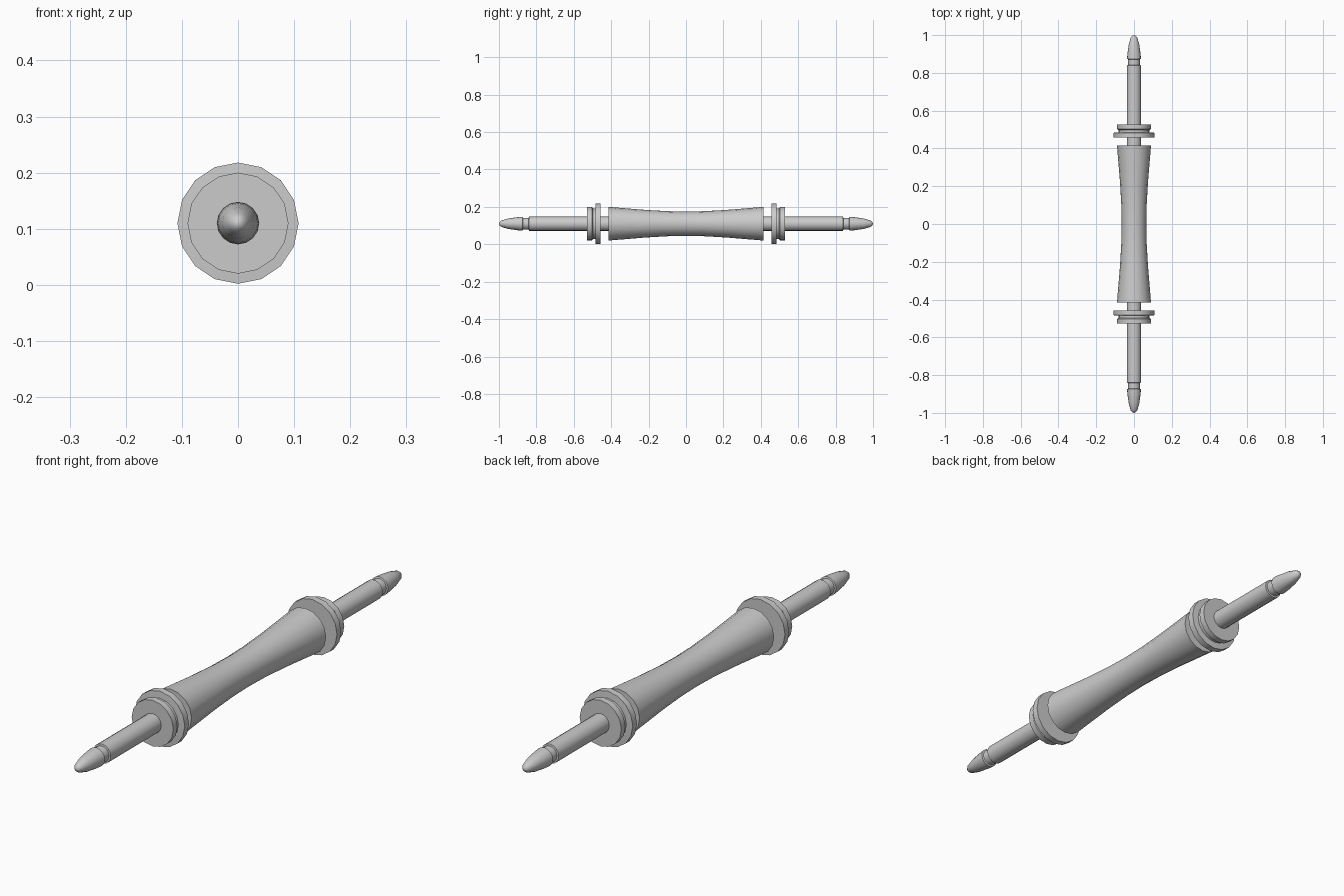
import bpy, bmesh
from math import sin, cos, tau, radians

if "Cube" in bpy.data.objects:
    bpy.data.objects.remove(bpy.data.objects["Cube"])

SIDES = 16
AXIS_Z = 0.11


def lathe(name, profile, both_ends=True):
    """Spin (radius, y) points around the long axis; mirror across y = 0."""
    bm = bmesh.new()
    rings = []
    for r, y in profile:
        if r == 0:
            rings.append([bm.verts.new((0, y, 0))] * SIDES)
        else:
            rings.append([bm.verts.new((r * sin(tau * i / SIDES), y, r * cos(tau * i / SIDES)))
                          for i in range(SIDES)])
    for a, b in zip(rings, rings[1:]):
        for i in range(SIDES):
            j = (i + 1) % SIDES
            bm.faces.new(list(dict.fromkeys((a[i], a[j], b[j], b[i]))))
    if both_ends:
        geom = bm.verts[:] + bm.edges[:] + bm.faces[:]
        # second end: copy and flip
        dup = bmesh.ops.duplicate(bm, geom=geom)["geom"]
        for v in [g for g in dup if isinstance(g, bmesh.types.BMVert)]:
            v.co.y *= -1
        bmesh.ops.reverse_faces(bm, faces=[g for g in dup if isinstance(g, bmesh.types.BMFace)])
    # outward normals follow the profile direction (+y)
    f = bm.faces[:][0]
    f.normal_update()
    me = bpy.data.meshes.new(name)
    bm.to_mesh(me)
    bm.free()
    ob = bpy.data.objects.new(name, me)
    ob.location.z = AXIS_Z
    bpy.context.collection.objects.link(ob)
    bpy.ops.object.select_all(action='DESELECT')
    ob.select_set(True)
    bpy.context.view_layer.objects.active = ob
    me.flip_normals() if me.polygons[0].normal.dot(me.polygons[0].center) < 0 else None
    bpy.ops.object.shade_smooth_by_angle(angle=radians(35))
    return ob


R = 0.038

# waisted central grip with flat end faces
half = [(0.065, 0), (0.067, 0.10), (0.074, 0.22), (0.09, 0.415), (R, 0.415)]
lathe("grip", [(r, -y) for r, y in half[:0:-1]] + half, both_ends=False)

# short exposed axle between grip and collars
lathe("inner_axle", [(R, 0.415), (R, 0.457)])

# double-flanged collars
lathe("collar", [(0.108, 0.457), (0.108, 0.483), (0.082, 0.485), (0.082, 0.497),
                 (0.09, 0.503), (0.09, 0.528), (R, 0.528)])
lathe("collar_inner_face", [(R, 0.457), (0.108, 0.457)])

# outer rods with narrow necks
lathe("outer_rod", [(R, 0.528), (R, 0.84), (0.031, 0.841), (0.031, 0.872)])

# rounded pointed tips
lathe("tip", [(0.037, 0.874), (0.035, 0.90), (0.028, 0.95), (0.018, 0.985),
              (0.01, 0.996), (0, 1.0)])
lathe("tip_shoulder", [(0.031, 0.872), (0.037, 0.874)])
